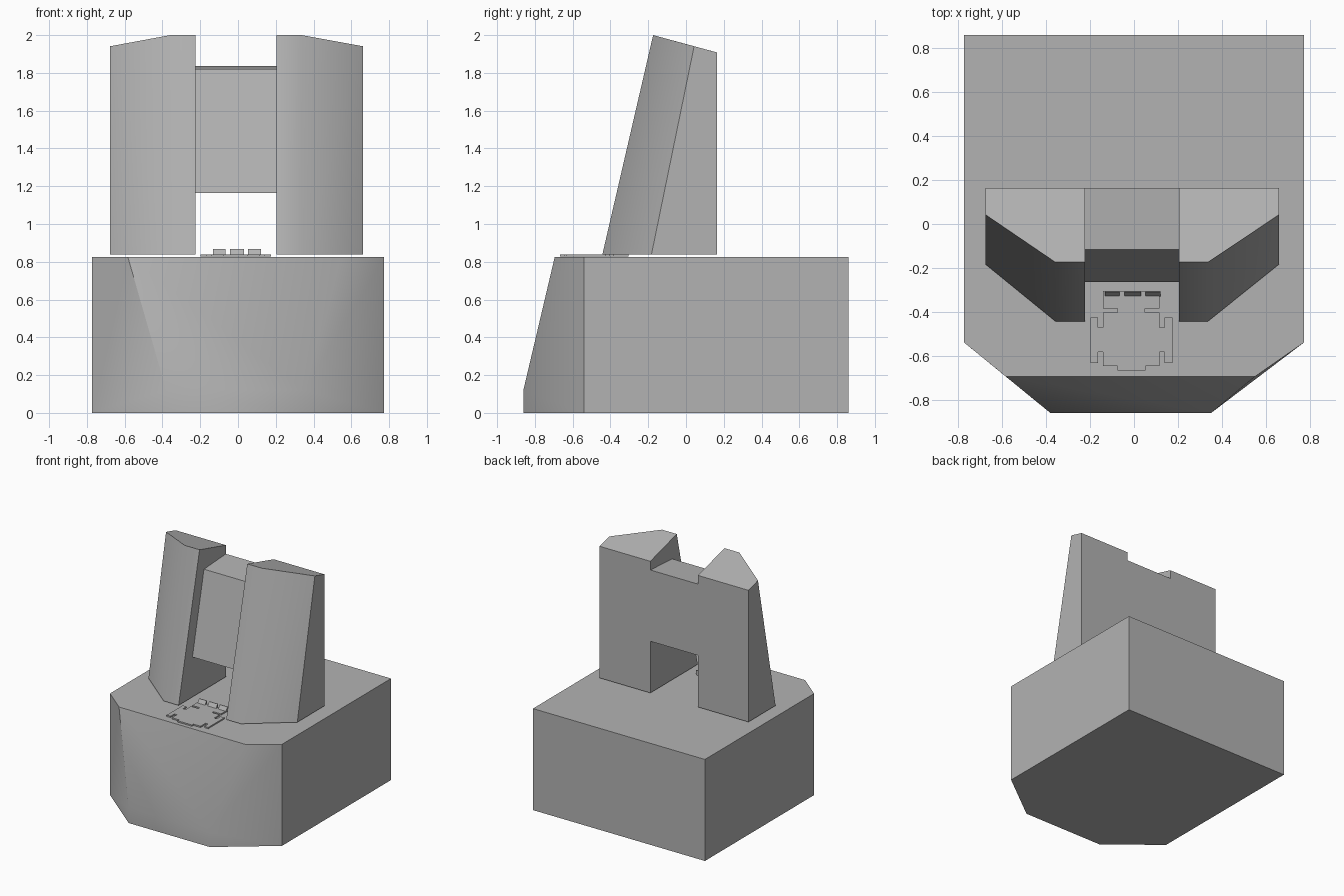
import bpy, bmesh, math
from mathutils import Vector

if "Cube" in bpy.data.objects:
    bpy.data.objects.remove(bpy.data.objects["Cube"])

# Mid grey shared by all parts
grey = bpy.data.materials.new("mid_grey")
grey.diffuse_color = (0.45, 0.45, 0.45, 1)
grey.use_nodes = True
grey.node_tree.nodes["Principled BSDF"].inputs["Base Color"].default_value = grey.diffuse_color


def finish(name, bm):
    bmesh.ops.recalc_face_normals(bm, faces=bm.faces)
    mesh = bpy.data.meshes.new(name)
    bm.to_mesh(mesh)
    bm.free()
    mesh.materials.append(grey)
    ob = bpy.data.objects.new(name, mesh)
    bpy.context.collection.objects.link(ob)
    return ob


def hull(name, points):
    """Solid convex block around the given corners."""
    bm = bmesh.new()
    for p in points:
        bm.verts.new(p)
    bmesh.ops.convex_hull(bm, input=bm.verts)
    bmesh.ops.dissolve_limit(bm, angle_limit=math.radians(1.5),
                             verts=bm.verts, edges=bm.edges)
    return finish(name, bm)


def prism(name, points, move):
    """Flat outline extruded along a vector."""
    bm = bmesh.new()
    face = bm.faces.new([bm.verts.new(p) for p in points])
    new = bmesh.ops.extrude_face_region(bm, geom=[face])["geom"]
    bmesh.ops.translate(bm, vec=Vector(move),
                        verts=[v for v in new if isinstance(v, bmesh.types.BMVert)])
    return finish(name, bm)


def smooth(ob, degrees):
    bpy.ops.object.select_all(action='DESELECT')
    ob.select_set(True)
    bpy.context.view_layer.objects.active = ob
    bpy.ops.object.shade_smooth_by_angle(angle=math.radians(degrees))


# Base block: chamfered front corners, leaning front face
sides = [(x, y, z) for x in (-0.773, 0.773) for y in (-0.54, 0.861) for z in (0, 0.825)]
front = [(x, -0.861, z) for x in (-0.38, 0.35) for z in (0, 0.12)]
base = hull("base_block", sides + front + [(-0.583, -0.695, 0.825), (0.55, -0.695, 0.825)])
smooth(base, 40)

# Leaning towers: one wedge, cut so two towers and a cross wall remain
corners = []
for outer, inner in ((-0.677, -0.358), (0.661, 0.337)):
    corners += [(inner, -0.443, 0.838), (outer, -0.183, 0.838), (outer, 0.165, 0.838),
                (inner, -0.174, 2.0), (outer, 0.043, 1.941), (outer, 0.165, 1.908)]
towers = hull("twin_towers", corners)
# The underside of the cross wall rises towards the back
profile = [(0.5, 0.5), (-1, 0.5), (-1, 2.5), (0.5, 2.5), (0.5, 1.855),
           (0.165, 1.837), (-0.117, 1.82), (-0.265, 1.163), (0.165, 1.258), (0.5, 1.332)]
cutter = prism("gap_cutter", [(-0.224, y, z) for y, z in profile], (0.429, 0, 0))
cutter.hide_render = True
mod = towers.modifiers.new("gap", 'BOOLEAN')
mod.operation = 'DIFFERENCE'
mod.solver = 'EXACT'
mod.object = cutter
bpy.context.view_layer.objects.active = towers
bpy.ops.object.modifier_apply(modifier=mod.name)
bpy.data.objects.remove(cutter)
smooth(towers, 45)

# Thin notched floor plate, mirrored half outline
cx = -0.012
half = [(0.129, -0.304), (0.129, -0.385), (0.062, -0.385), (0.062, -0.403),
        (0.129, -0.403), (0.129, -0.472), (0.152, -0.472), (0.152, -0.425),
        (0.187, -0.425), (0.187, -0.632), (0.152, -0.632), (0.152, -0.582),
        (0.129, -0.582), (0.129, -0.647), (0.064, -0.647), (0.064, -0.666)]
outline = [(cx + x, y, 0.827) for x, y in half]
outline += [(cx - x, y, 0.827) for x, y in reversed(half)]
prism("floor_plate", outline, (0, 0, 0.011))

# Three small wedge tabs on the back of the plate
for i, (x0, x1) in enumerate(((-0.133, -0.067), (-0.043, 0.033), (0.052, 0.121))):
    prism(f"plate_tab_{i + 1}",
          [(x0, -0.329, 0.837), (x0, -0.309, 0.867), (x0, -0.304, 0.867), (x0, -0.304, 0.837)],
          (x1 - x0, 0, 0))
